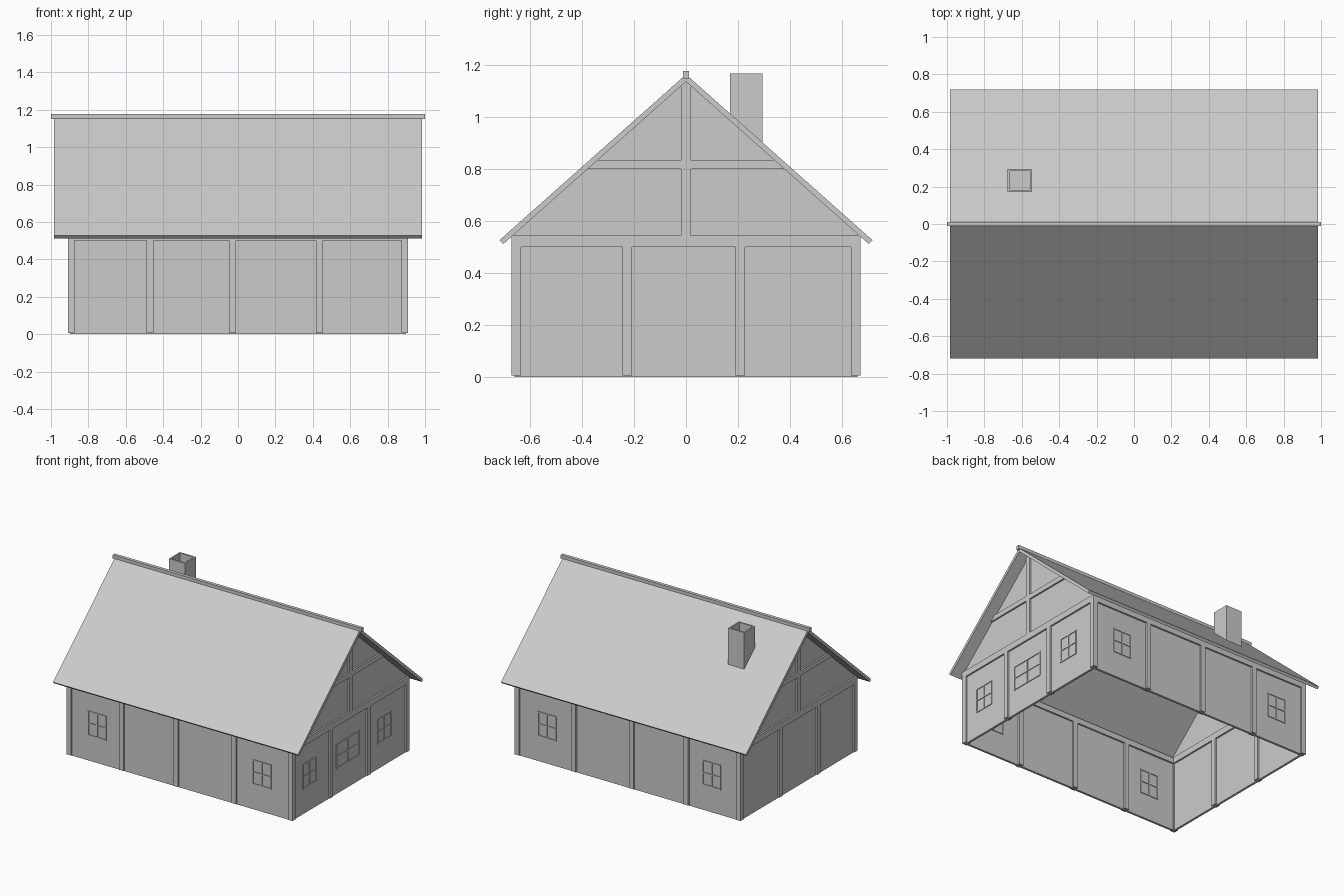
import bpy
import bmesh
from mathutils import Vector

if "Cube" in bpy.data.objects:
    bpy.data.objects.remove(bpy.data.objects["Cube"], do_unlink=True)

GREY = (0.6, 0.6, 0.6, 1)
mat = bpy.data.materials.new("plain grey")
mat.use_nodes = True
mat.diffuse_color = GREY
mat.node_tree.nodes["Principled BSDF"].inputs["Base Color"].default_value = GREY

# Main dimensions
HX, HY = 0.91, 0.672          # outer faces of the timber frame
POST, RECESS, PANEL = 0.037, 0.012, 0.016
DEPTH = PANEL + 2 * RECESS    # timbers stand proud on both sides of a panel
PLATE_LOW, PLATE_TOP = 0.5, 0.545
SLOPE, UNDER, OVER = 0.888, 1.137, 1.165


def finish(bm, name):
    bmesh.ops.recalc_face_normals(bm, faces=bm.faces)
    mesh = bpy.data.meshes.new(name)
    bm.to_mesh(mesh)
    bm.free()
    mesh.materials.append(mat)
    obj = bpy.data.objects.new(name, mesh)
    bpy.context.collection.objects.link(obj)
    return obj


def add_prism(bm, outline, x0, x1):
    """Extrude a (y, z) outline along x."""
    face = bm.faces.new([bm.verts.new((x0, y, z)) for y, z in outline])
    out = bmesh.ops.extrude_face_region(bm, geom=[face])
    moved = [v for v in out["geom"] if isinstance(v, bmesh.types.BMVert)]
    bmesh.ops.translate(bm, verts=moved, vec=(x1 - x0, 0, 0))


def add_box(bm, x, y, z):
    add_prism(bm, [(y[0], z[0]), (y[1], z[0]), (y[1], z[1]), (y[0], z[1])], *x)


def span(centre, width):
    return (centre - width / 2, centre + width / 2)


def wall_box(bm, axis, side, along, height, outer, inner):
    """Box on a wall; outer and inner are depths behind the timber face."""
    face = HX if axis == "x" else HY
    across = sorted((side * (face - outer), side * (face - inner)))
    if axis == "x":
        add_box(bm, across, along, height)
    else:
        add_box(bm, along, across, height)


# Long wall panels and their timber frames
for side, label in ((-1, "front"), (1, "back")):
    bm = bmesh.new()
    wall_box(bm, "y", side, (-HX + 0.02, HX - 0.02), (0, PLATE_LOW + 0.02),
             RECESS, RECESS + PANEL)
    finish(bm, label + "_wall")
    bm = bmesh.new()
    for x in (-0.47, -0.03, 0.435):
        wall_box(bm, "y", side, span(x, POST), (0.005, PLATE_LOW), 0, DEPTH)
    wall_box(bm, "y", side, (-HX, HX), (PLATE_LOW, PLATE_TOP - 0.005), 0, DEPTH)
    finish(bm, label + "_timbers")

# Gable walls with tie beam, king post and collar
for side, label in ((1, "left"), (-1, "right")):
    bm = bmesh.new()
    e = HY - RECESS
    top = UNDER + 0.01
    add_prism(bm, [(-e, 0), (e, 0), (e, top - SLOPE * e), (0, top),
                   (-e, top - SLOPE * e)],
              side * (HX - RECESS), side * (HX - RECESS - PANEL))
    finish(bm, label + "_gable_wall")
    bm = bmesh.new()
    for y in (-0.227, 0.209):
        wall_box(bm, "x", side, span(y, POST), (0.005, PLATE_LOW), 0, DEPTH)
    wall_box(bm, "x", side, (-HY, HY), (PLATE_LOW, PLATE_TOP), 0, DEPTH)
    h = POST / 2
    add_prism(bm, [(-h, PLATE_TOP), (h, PLATE_TOP), (h, UNDER - SLOPE * h),
                   (0, UNDER), (-h, UNDER - SLOPE * h)],
              side * HX, side * (HX - DEPTH))
    low, high = 0.8, 0.835
    a, b = (UNDER - low) / SLOPE, (UNDER - high) / SLOPE
    add_prism(bm, [(-a, low), (a, low), (b, high), (-b, high)],
              side * HX, side * (HX - DEPTH))
    finish(bm, label + "_gable_timbers")

# Corner posts
bm = bmesh.new()
for sx in (-1, 1):
    for sy in (-1, 1):
        add_box(bm, sorted((sx * HX, sx * (HX - POST))),
                sorted((sy * HY, sy * (HY - POST))), (0.005, PLATE_LOW))
finish(bm, "corner_posts")


# Windows: a thin frame with crossed glazing bars on both wall faces
def window(name, axis, side, centre, width):
    bm = bmesh.new()
    low, high, bar = 0.182, 0.362, 0.008
    outer, inner = RECESS - 0.005, RECESS + PANEL + 0.005
    left, right = span(centre, width)
    for a in (left + bar / 2, centre, right - bar / 2):
        wall_box(bm, axis, side, span(a, bar), (low, high), outer, inner)
    for z in (low + bar / 2, (low + high) / 2, high - bar / 2):
        wall_box(bm, axis, side, (left, right), span(z, bar), outer, inner)
    finish(bm, name)


for side, label in ((-1, "front"), (1, "back")):
    for x, end in ((-0.67, "right"), (0.655, "left")):
        window(f"{label}_window_{end}", "y", side, x, 0.15)
for y, width, place in ((-0.46, 0.16, "front"), (-0.02, 0.27, "middle"),
                        (0.40, 0.16, "back")):
    window(f"gable_window_{place}", "x", 1, y, width)

# Two roof slabs with squared eaves
for side, label in ((-1, "front"), (1, "back")):
    bm = bmesh.new()
    add_prism(bm, [(0, UNDER), (side * 0.704, UNDER - SLOPE * 0.704),
                   (side * 0.719, OVER - SLOPE * 0.719), (0, OVER)],
              -0.985, 0.985)
    finish(bm, label + "_roof")

# Ridge beam
bm = bmesh.new()
add_box(bm, (-1, 1), (-0.012, 0.012), (1.15, 1.178))
finish(bm, "ridge_beam")

# Hollow chimney whose foot follows the roof slope
bm = bmesh.new()
y0, y1, top = 0.17, 0.295, 1.168
mid = (UNDER + OVER) / 2
add_prism(bm, [(y0, mid - SLOPE * y0), (y1, mid - SLOPE * y1),
               (y1, top), (y0, top)], -0.675, -0.545)
bmesh.ops.recalc_face_normals(bm, faces=bm.faces)
cap = max(bm.faces, key=lambda f: f.calc_center_median().z)
bmesh.ops.inset_region(bm, faces=[cap], thickness=0.016)
shaft = bmesh.ops.extrude_face_region(bm, geom=[cap])
bmesh.ops.translate(bm, vec=Vector((0, 0, -0.14)),
                    verts=[v for v in shaft["geom"] if isinstance(v, bmesh.types.BMVert)])
if cap.is_valid:
    bm.faces.remove(cap)
finish(bm, "chimney")
